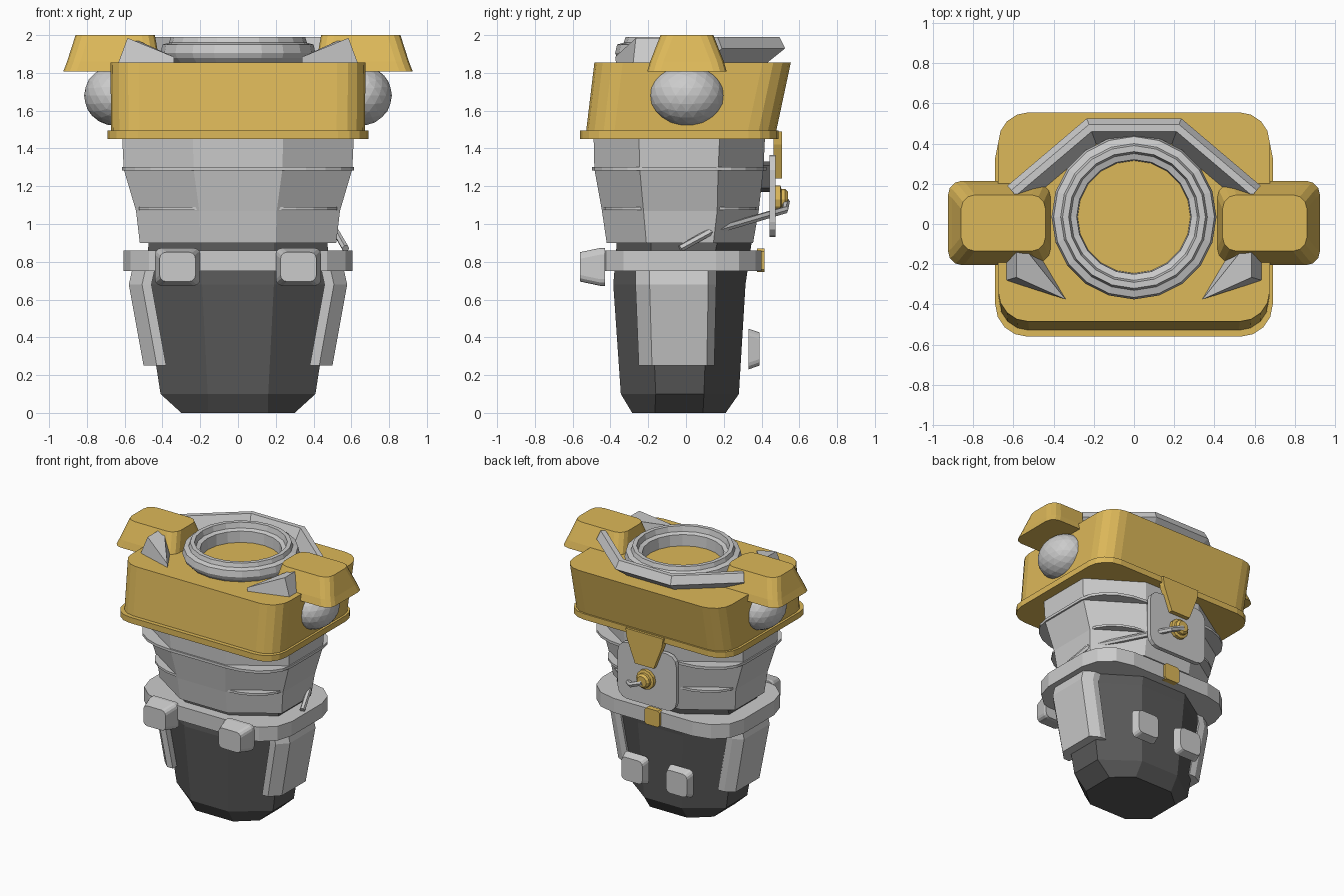
import bpy, bmesh, math
from mathutils import Vector

if "Cube" in bpy.data.objects:
    bpy.data.objects.remove(bpy.data.objects["Cube"])


def material(name, rgb):
    m = bpy.data.materials.new(name)
    m.diffuse_color = (*rgb, 1)
    m.use_nodes = True
    m.node_tree.nodes["Principled BSDF"].inputs["Base Color"].default_value = m.diffuse_color
    return m


GOLD = material("gold", (0.72, 0.48, 0.1))
DARK = material("dark_grey", (0.1, 0.1, 0.1))


def loft(name, rings, mat=None, along_y=False, closed=False):
    """Skin equal-length rings of points; cap the ends unless closed."""
    bm = bmesh.new()
    vs = [[bm.verts.new((p[0], p[2], p[1]) if along_y else p) for p in r] for r in rings]
    n, k = len(rings[0]), len(rings)
    for i in range(k if closed else k - 1):
        a, b = vs[i], vs[(i + 1) % k]
        for j in range(n):
            bm.faces.new((a[j], a[(j + 1) % n], b[(j + 1) % n], b[j]))
    if not closed:
        bm.faces.new(vs[0])
        bm.faces.new(vs[-1])
    bmesh.ops.recalc_face_normals(bm, faces=bm.faces)
    me = bpy.data.meshes.new(name)
    bm.to_mesh(me)
    bm.free()
    ob = bpy.data.objects.new(name, me)
    bpy.context.collection.objects.link(ob)
    if mat:
        me.materials.append(mat)
    return ob


def rrect(x0, x1, y0, y1, rx, ry, z, n=1):
    """Rectangle with elliptical corners of n segments (n=1 gives chamfers)."""
    pts = []
    for q, (cx, cy) in enumerate([(x1 - rx, y1 - ry), (x0 + rx, y1 - ry),
                                  (x0 + rx, y0 + ry), (x1 - rx, y0 + ry)]):
        for i in range(n + 1):
            t = math.pi / 2 * (q + i / n)
            pts.append((cx + rx * math.cos(t), cy + ry * math.sin(t), z))
    return pts


def sym(hx, y0, y1, rx, ry, z, n=1):
    return rrect(-hx, hx, y0, y1, rx, ry, z, n)


def circle(r, cx, cy, z, n):
    return [(cx + r * math.cos(2 * math.pi * i / n), cy + r * math.sin(2 * math.pi * i / n), z)
            for i in range(n)]


# Dark lower body
loft("lower_body", [sym(0.30, -0.285, 0.21, 0.14, 0.12, 0),
                    sym(0.41, -0.345, 0.28, 0.25, 0.185, 0.1),
                    sym(0.50, -0.385, 0.315, 0.31, 0.2, 0.68),
                    sym(0.47, -0.365, 0.35, 0.28, 0.18, 0.92)], DARK)

# Belt and torso
loft("belt", [sym(0.605, -0.45, 0.40, 0.27, 0.24, z, 3) for z in (0.75, 0.86)])
loft("torso", [sym(0.52, -0.42, 0.355, 0.32, 0.21, 0.9),
               sym(0.54, -0.445, 0.385, 0.335, 0.22, 1.07),
               sym(0.605, -0.485, 0.41, 0.37, 0.24, 1.29),
               sym(0.615, -0.49, 0.42, 0.375, 0.24, 1.5)])
loft("upper_ridge", [sym(0.615, -0.497, 0.425, 0.37, 0.27, z, 5) for z in (1.283, 1.303)])
loft("lower_ridge", [sym(0.535, -0.44, 0.38, 0.33, 0.25, z, 5) for z in (1.073, 1.09)])

# Gold chest block, leaning backwards, with bottom rim
loft("chest", [sym(0.672, -0.53, 0.475, 0.15, 0.15, 1.48, 4),
               sym(0.675, -0.485, 0.555, 0.15, 0.15, 1.855, 4)], GOLD)
loft("chest_rim", [sym(0.69, -0.56, 0.49, 0.16, 0.16, z, 4) for z in (1.45, 1.495)], GOLD)

# Neck ring
profile = [(0.37, 1.85), (0.40, 1.88), (0.41, 1.905), (0.40, 1.95), (0.365, 1.96),
           (0.355, 1.99), (0.325, 1.99), (0.315, 1.95), (0.285, 1.94), (0.28, 1.85)]
loft("neck_ring", [circle(r, 0, 0.035, z, 20) for r, z in profile], closed=True)

# Rear collar: a section swept round four mitred stations
section = [(0.1, 1.85), (0.0, 1.93), (0.03, 1.99), (0.065, 1.99), (0.13, 1.85)]
stations = [((-0.63, 0.19), (-0.65, 0.76)), ((-0.235, 0.525), (-0.37, 1)),
            ((0.235, 0.525), (0.37, 1)), ((0.63, 0.19), (0.65, 0.76))]
loft("rear_collar", [[(p[0] - m[0] * d, p[1] - m[1] * d, z) for d, z in section]
                     for p, m in stations])

for s, side in ((1, "right"), (-1, "left")):
    def flip(pts):
        return [(s * x, y, z) for x, y, z in pts]

    # Hip plates
    plate = [(0.38, -0.25), (0.43, -0.25), (0.50, -0.18), (0.50, 0.11), (0.43, 0.15), (0.38, 0.15)]
    loft(side + "_hip_plate", [flip([(x + dx, y * k, z) for x, y in plate])
                               for dx, k, z in ((0, 1, 0.25), (0.078, 1.07, 0.68), (0.06, 1.07, 0.76))])

    # Shoulder pads
    pad = [(0.405, 0.925, -0.205, 0.215, 1.808), (0.415, 0.905, -0.19, 0.2, 1.86),
           (0.44, 0.86, -0.135, 0.145, 2.0)]
    loft(side + "_shoulder_pad", [flip(rrect(a, b, c, d, 0.07, 0.07, z, 3))
                                  for a, b, c, d, z in pad], GOLD)

    # Shoulder balls
    bpy.ops.mesh.primitive_ico_sphere_add(subdivisions=3, radius=1, location=(s * 0.65, 0.005, 1.68))
    ball = bpy.context.object
    ball.name = side + "_shoulder_ball"
    ball.scale = (0.165, 0.197, 0.16)

    # Front collar wedges, falling towards the middle
    base = [(0.635, -0.10, 1.85), (0.635, -0.28, 1.85), (0.34, -0.37, 1.85), (0.50, -0.10, 1.85)]
    top = [(0.585, -0.10, 1.985), (0.585, -0.265, 1.985), (0.34, -0.375, 1.885), (0.56, -0.10, 1.985)]
    loft(side + "_front_collar", [flip(base), flip(top)])

    # Front and back pouches
    cx = s * 0.32
    loft(side + "_front_pouch",
         [rrect(cx - h, cx + h, 0.773 - v, 0.773 + v, 0.035, 0.035, y, 3)
          for h, v, y in ((0.12, 0.1, -0.43), (0.12, 0.1, -0.455), (0.095, 0.078, -0.56))],
         along_y=True)
    cx = s * 0.19
    loft(side + "_back_pouch",
         [rrect(cx - h, cx + h, 0.338 - v, 0.338 + v, 0.035, 0.035, y, 3)
          for h, v, y in ((0.105, 0.108, 0.33), (0.09, 0.088, 0.388))], along_y=True)

# Back plate, its mount, gold tab, knob and belt clip
loft("back_plate", [rrect(-0.25, 0.25, 0.93, 1.365, 0.08, 0.08, y, 3) for y in (0.442, 0.475)],
     along_y=True)
loft("plate_mount", [rrect(-0.15, 0.15, 1.17, 1.33, 0.02, 0.02, y) for y in (0.38, 0.45)],
     DARK, along_y=True)
tab = [(-0.16, 1.49), (0.16, 1.49), (0.15, 1.42), (0.08, 1.24), (-0.08, 1.24), (-0.15, 1.42)]
loft("back_tab", [[(x, z, y) for x, z in tab] for y in (0.462, 0.508)], GOLD, along_y=True)
loft("knob", [circle(r, 0, 1.13, y, 12) for r, y in
              ((0.075, 0.46), (0.075, 0.50), (0.055, 0.505), (0.055, 0.525), (0.04, 0.54))],
     GOLD, along_y=True)
loft("belt_clip", [rrect(-0.065, 0.065, 0.745, 0.87, 0.015, 0.015, y) for y in (0.375, 0.415)],
     GOLD, along_y=True)

# Lever rod from the knob round to the right side
path = [Vector(p) for p in ((0, 0.53, 1.12), (0.1, 0.525, 1.075), (0.52, 0.12, 0.955), (0.57, -0.03, 0.87))]
rod = []
for i, p in enumerate(path):
    t = (path[min(i + 1, 3)] - path[max(i - 1, 0)]).normalized()
    u = t.cross(Vector((0, 0, 1))).normalized()
    v = u.cross(t)
    rod.append([p + 0.02 * (u * math.cos(a) + v * math.sin(a))
                for a in (math.pi / 3 * j for j in range(6))])
loft("lever_rod", rod)
